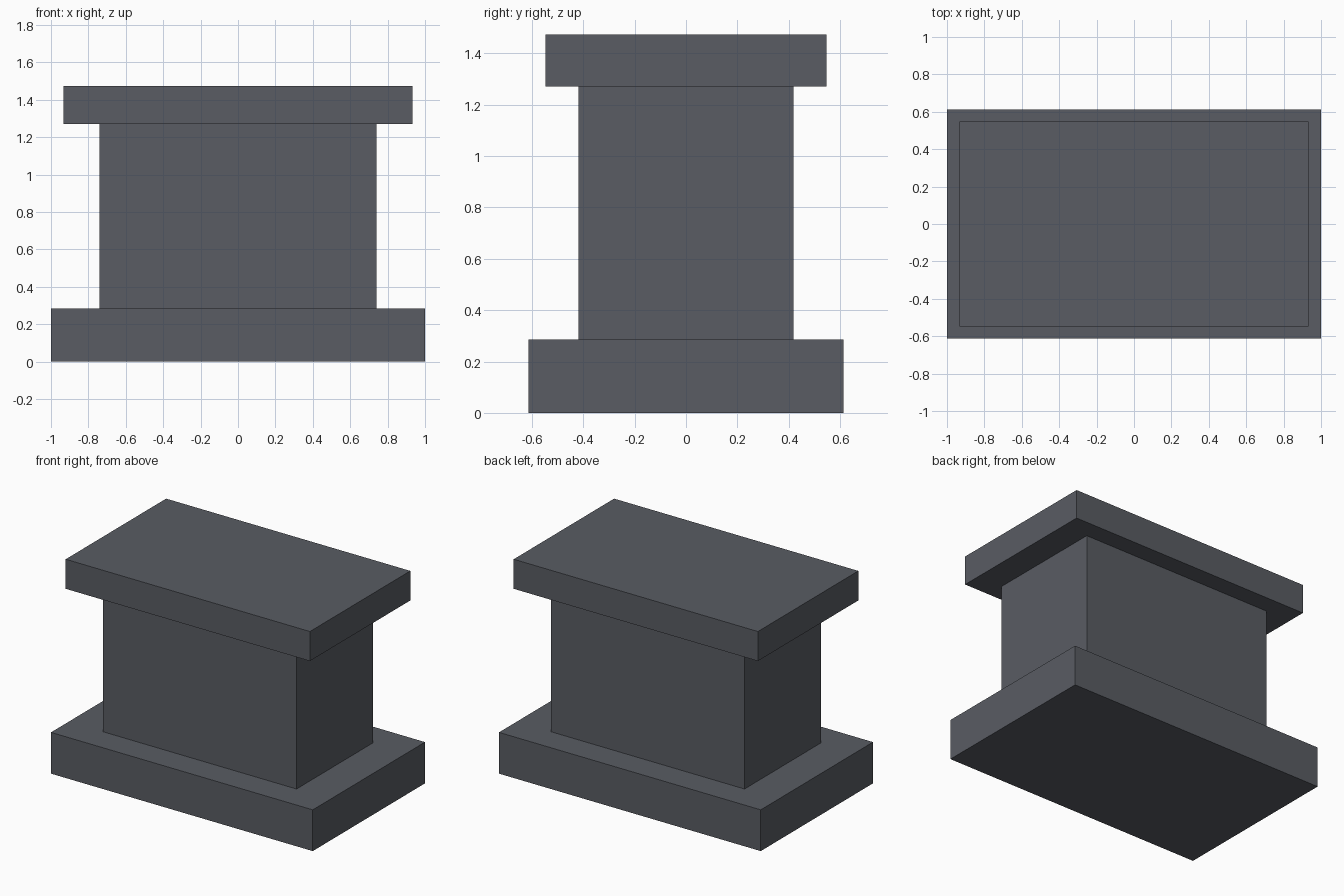
import bpy
import bmesh
from mathutils import Matrix

default = bpy.data.objects.get("Cube")
if default:
    bpy.data.objects.remove(default, do_unlink=True)

# Single stone colour
stone = bpy.data.materials.new("slate_grey")
stone.use_nodes = True
colour = (0.1, 0.107, 0.125, 1)
stone.diffuse_color = colour
bsdf = stone.node_tree.nodes["Principled BSDF"]
bsdf.inputs["Base Color"].default_value = colour
bsdf.inputs["Roughness"].default_value = 0.9


def block(name, width, depth, bottom, top):
    """Centred rectangular block between two heights."""
    bm = bmesh.new()
    place = Matrix.Translation((0, 0, (bottom + top) / 2))
    size = Matrix.Diagonal((width, depth, top - bottom, 1))
    bmesh.ops.create_cube(bm, size=1, matrix=place @ size)
    mesh = bpy.data.meshes.new(name)
    bm.to_mesh(mesh)
    bm.free()
    mesh.materials.append(stone)
    obj = bpy.data.objects.new(name, mesh)
    bpy.context.collection.objects.link(obj)
    return obj


# Pedestal: wide plinth, narrower shaft, overhanging cap
plinth_top = 0.285
shaft_top = 1.27
block("plinth", 2.0, 1.225, 0, plinth_top)
block("shaft", 1.48, 0.836, plinth_top, shaft_top)
block("cap", 1.866, 1.096, shaft_top, 1.474)
